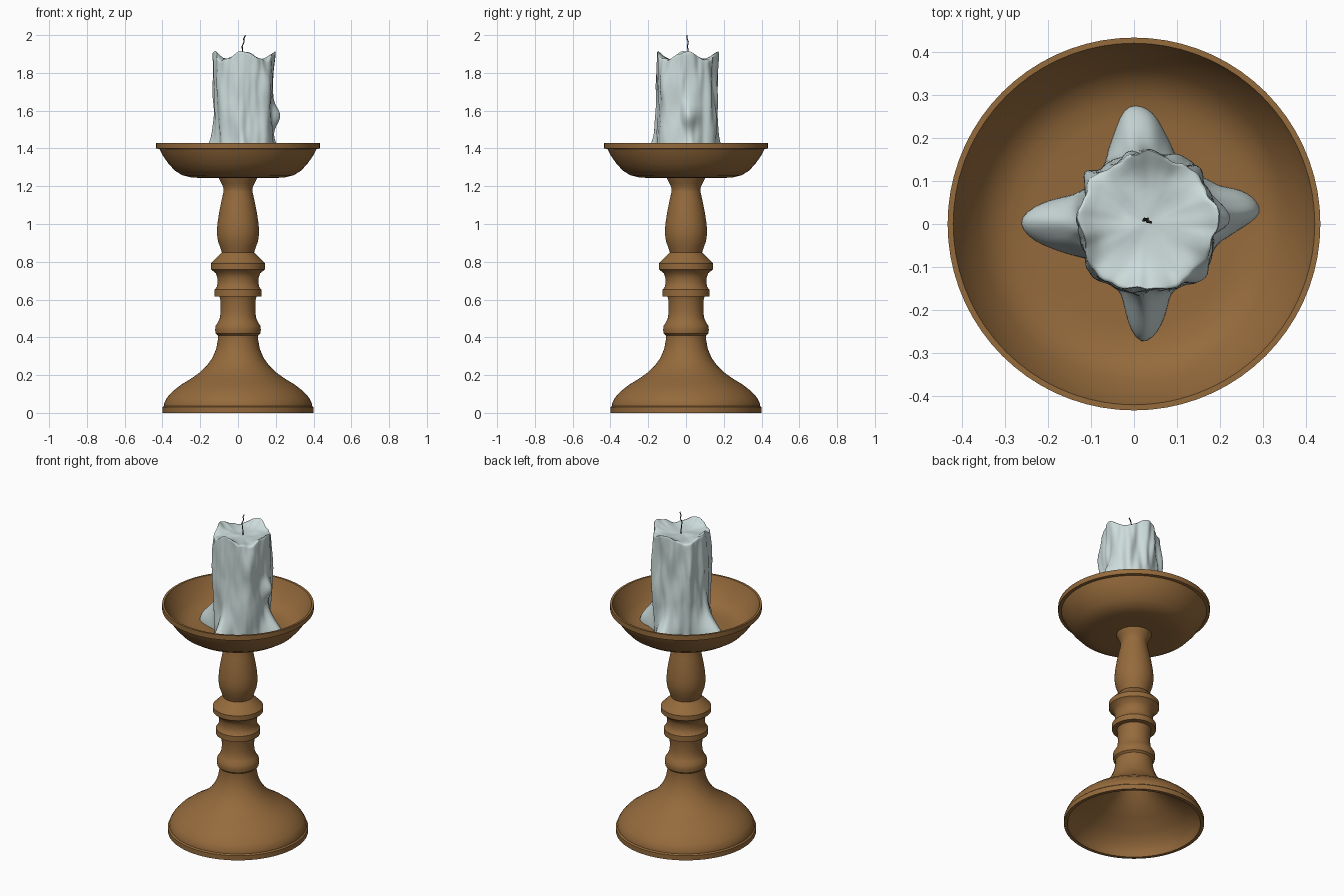
import bpy, bmesh, math
from mathutils import Vector, noise

if "Cube" in bpy.data.objects:
    bpy.data.objects.remove(bpy.data.objects["Cube"])


def material(name, rgb):
    m = bpy.data.materials.new(name)
    m.diffuse_color = (*rgb, 1)
    m.use_nodes = True
    m.node_tree.nodes["Principled BSDF"].inputs["Base Color"].default_value = m.diffuse_color
    return m


wood = material("wood", (0.30, 0.145, 0.045))
wax = material("wax", (0.60, 0.71, 0.70))
char = material("char", (0.03, 0.025, 0.02))


def ring_mesh(name, rings, mat, angle):
    """Skin closed rings of equal length; zero-radius rings become poles."""
    n = len(rings[0])
    verts = [v for ring in rings for v in ring]
    faces = [(i * n + j, i * n + (j + 1) % n, (i + 1) * n + (j + 1) % n, (i + 1) * n + j)
             for i in range(len(rings) - 1) for j in range(n)]
    me = bpy.data.meshes.new(name)
    me.from_pydata(verts, [], faces)
    bm = bmesh.new()
    bm.from_mesh(me)
    bmesh.ops.remove_doubles(bm, verts=bm.verts, dist=1e-5)
    bmesh.ops.recalc_face_normals(bm, faces=bm.faces)
    bm.to_mesh(me)
    bm.free()
    ob = bpy.data.objects.new(name, me)
    bpy.context.collection.objects.link(ob)
    me.materials.append(mat)
    bpy.ops.object.select_all(action='DESELECT')
    ob.select_set(True)
    bpy.context.view_layer.objects.active = ob
    bpy.ops.object.shade_smooth_by_angle(angle=math.radians(angle))
    return ob


def lathe(name, profile, mat, n=72):
    rings = [[(r * math.cos(2 * math.pi * j / n), r * math.sin(2 * math.pi * j / n), z)
              for j in range(n)] for r, z in profile]
    return ring_mesh(name, rings, mat, 35)


# Turned foot and stem, hollow under the foot
lathe("foot_and_stem", [
    (0, 0.34), (0.04, 0.33), (0.085, 0.28), (0.14, 0.22), (0.22, 0.165), (0.30, 0.115),
    (0.355, 0.065), (0.372, 0.03), (0.38, 0), (0.40, 0), (0.40, 0.03), (0.392, 0.037),
    (0.39, 0.055), (0.375, 0.082), (0.345, 0.115), (0.30, 0.15), (0.25, 0.18),
    (0.205, 0.212), (0.165, 0.25), (0.135, 0.292), (0.115, 0.34), (0.107, 0.385),
    (0.107, 0.41), (0.118, 0.42), (0.121, 0.44), (0.118, 0.462), (0.105, 0.482),
    (0.095, 0.505), (0.092, 0.54), (0.094, 0.60), (0.098, 0.615), (0.125, 0.617),
    (0.125, 0.652), (0.113, 0.665), (0.108, 0.69), (0.109, 0.715), (0.118, 0.74),
    (0.144, 0.76), (0.144, 0.79), (0.115, 0.82), (0.085, 0.85), (0.093, 0.872),
    (0.106, 0.91), (0.112, 0.95), (0.109, 1.00), (0.10, 1.06), (0.088, 1.12),
    (0.077, 1.17), (0.076, 1.19), (0.088, 1.215), (0.102, 1.245), (0, 1.25)], wood)

# Drip dish
lathe("dish", [
    (0, 1.243), (0.19, 1.243), (0.25, 1.247), (0.295, 1.258), (0.335, 1.283),
    (0.37, 1.322), (0.40, 1.365), (0.415, 1.397), (0.433, 1.399), (0.433, 1.43),
    (0.42, 1.43), (0.412, 1.41), (0.39, 1.37), (0.36, 1.325), (0.33, 1.295),
    (0.29, 1.276), (0.24, 1.27), (0, 1.27)], wood)

# Melted candle: four pooled lobes at the bottom, runs on the wall, wavy rim
CX, CY, Z0, FLOOR, N, ROWS = 0.03, 0.0, 1.268, 1.868, 128, 64
LOBES = [(9, 0.105, 0.30), (96, 0.115, 0.36), (180, 0.135, 0.30), (269, 0.12, 0.25)]
# runs: angle, z centre, half height, angular width, size
RUNS = [(8, 1.57, 0.06, 0.28, 0.038), (-42, 1.74, 0.10, 0.17, 0.03),
        (-40, 1.45, 0.14, 0.3, 0.022), (48, 1.62, 0.22, 0.16, 0.028),
        (100, 1.82, 0.13, 0.35, 0.022), (140, 1.72, 0.22, 0.13, 0.022),
        (205, 1.80, 0.12, 0.2, 0.012), (255, 1.60, 0.18, 0.15, 0.014),
        (300, 1.84, 0.10, 0.2, 0.014)]


def bump(a, deg, width):
    d = (a - math.radians(deg) + math.pi) % (2 * math.pi) - math.pi
    return math.exp(-(d / width) ** 2)


def radius(a, z):
    c, s = math.cos(a), math.sin(a)
    r = 0.158 + 0.018 * noise.noise(Vector((c * 2.2, s * 2.2, z * 3)))
    r += 0.011 * noise.noise(Vector((c * 5, s * 5, z * 6 + 9)))
    fall = math.exp(-((z - Z0) / 0.115) ** 2)
    r += sum(h * bump(a, d, w) for d, h, w in LOBES) * fall
    r += sum(k * bump(a, d, w) * math.exp(-((z - zc) / hh) ** 2)
             for d, zc, hh, w, k in RUNS)
    return r


def rim(a):
    wobble = noise.noise(Vector((math.cos(a) * 3, math.sin(a) * 3, 4)))
    return 1.896 + 0.024 * math.cos(4 * a) + 0.012 * wobble


angles = [2 * math.pi * j / N for j in range(N)]


def ring(fn):
    pts = []
    for a in angles:
        r, z = fn(a)
        pts.append((CX + r * math.cos(a), CY + r * math.sin(a), z))
    return pts


def wall(t):
    def fn(a):
        z = Z0 + t * (rim(a) - 0.012 - Z0)
        return radius(a, z), z
    return fn


def cup(f):
    def fn(a):
        h, e = rim(a), (1 - f) / 0.08
        top = FLOOR + (h - FLOOR) * f ** 4
        ripple = 0.008 * noise.noise(Vector((f * math.cos(a) * 3, f * math.sin(a) * 3, 1)))
        return f * radius(a, h - 0.012), top + ripple * (1 - f ** 4) - 0.006 * max(0, 1 - e)
    return fn


rings = [ring(lambda a: (0, Z0))]
rings += [ring(wall(i / ROWS)) for i in range(ROWS + 1)]
rings += [ring(cup(f)) for f in (0.985, 0.95, 0.9, 0.82, 0.72, 0.6, 0.45, 0.3, 0.15, 0)]
ring_mesh("candle", rings, wax, 80)

# Wick
cu = bpy.data.curves.new("wick", 'CURVE')
cu.dimensions = '3D'
cu.bevel_depth = 0.003
cu.bevel_resolution = 1
cu.use_fill_caps = True
path = [(0.03, 0.01, 1.85), (0.024, 0.012, 1.91), (0.022, 0.008, 1.94),
        (0.032, 0.012, 1.965), (0.03, 0.006, 1.98), (0.04, 0.004, 1.999)]
sp = cu.splines.new('POLY')
sp.points.add(len(path) - 1)
for p, co in zip(sp.points, path):
    p.co = (*co, 1)
cu.materials.append(char)
bpy.context.collection.objects.link(bpy.data.objects.new("wick", cu))
